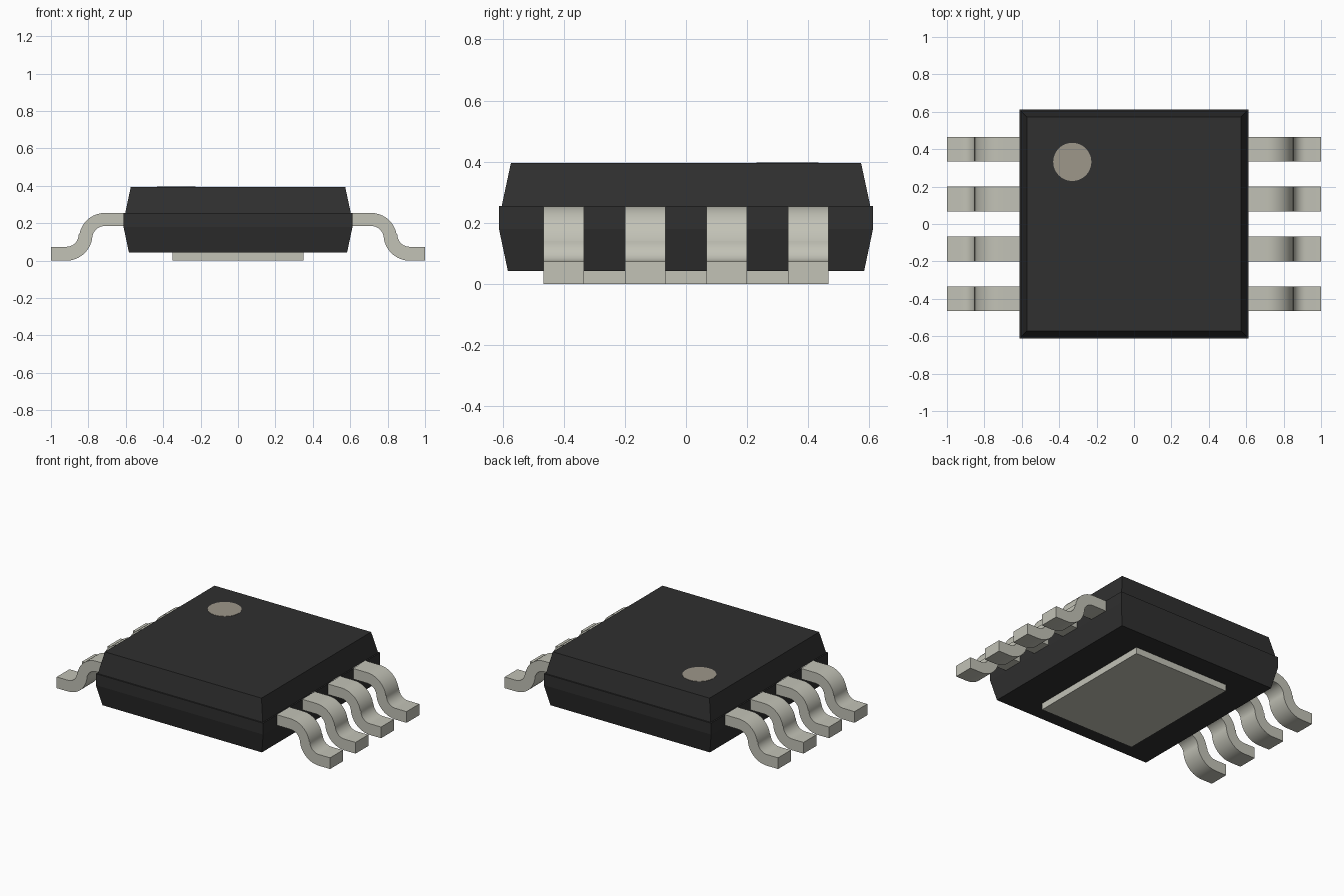
import bpy, bmesh
from math import sin, cos, pi

cube = bpy.data.objects.get("Cube")
if cube:
    bpy.data.objects.remove(cube)


def material(name, r, g, b):
    m = bpy.data.materials.new(name)
    m.use_nodes = True
    m.diffuse_color = (r, g, b, 1)
    bsdf = next(n for n in m.node_tree.nodes if n.type == 'BSDF_PRINCIPLED')
    bsdf.inputs["Base Color"].default_value = (r, g, b, 1)
    return m


black = material("black resin", 0.029, 0.029, 0.029)
metal = material("tinned metal", 0.54, 0.54, 0.47)
tan = material("marker tan", 0.34, 0.31, 0.255)


def finish(name, bm, mat):
    bmesh.ops.recalc_face_normals(bm, faces=bm.faces)
    mesh = bpy.data.meshes.new(name)
    bm.to_mesh(mesh)
    bm.free()
    mesh.materials.append(mat)
    obj = bpy.data.objects.new(name, mesh)
    bpy.context.collection.objects.link(obj)
    return obj


def square_loft(name, levels, mat):
    """Stack rectangles given as (half x, half y, z) and skin them."""
    bm = bmesh.new()
    rings = [[bm.verts.new((sx * hx, sy * hy, z))
              for sx, sy in ((-1, -1), (1, -1), (1, 1), (-1, 1))]
             for hx, hy, z in levels]
    for a, b in zip(rings, rings[1:]):
        for i in range(4):
            j = (i + 1) % 4
            bm.faces.new((a[i], a[j], b[j], b[i]))
    bm.faces.new(rings[0])
    bm.faces.new(rings[-1])
    return finish(name, bm, mat)


def arc(cx, cz, r, start, end, steps=10):
    return [(cx + r * cos(t), cz + r * sin(t))
            for t in (start + (end - start) * i / steps for i in range(steps + 1))]


def gull_wing(name, side, y, width=0.133):
    """Bent strip: shoulder, two quarter bends and a flat foot."""
    upper = ([(0.58, 0.255)] + arc(0.712, 0.117, 0.138, pi / 2, 0)
             + arc(0.918, 0.14, 0.066, pi, 1.5 * pi) + [(1.0, 0.074)])
    lower = ([(0.58, 0.185)] + arc(0.712, 0.117, 0.068, pi / 2, 0)
             + arc(0.918, 0.14, 0.14, pi, 1.5 * pi) + [(1.0, 0.0)])
    bm = bmesh.new()
    rings = [[bm.verts.new((side * p[0], y + w * width / 2, p[1]))
              for p, w in ((u, -1), (u, 1), (l, 1), (l, -1))]
             for u, l in zip(upper, lower)]
    for a, b in zip(rings, rings[1:]):
        for i in range(4):
            j = (i + 1) % 4
            bm.faces.new((a[i], a[j], b[j], b[i]))
    bm.faces.new(rings[0])
    bm.faces.new(rings[-1])
    obj = finish(name, bm, metal)
    bpy.ops.object.select_all(action='DESELECT')
    obj.select_set(True)
    bpy.context.view_layer.objects.active = obj
    bpy.ops.object.shade_smooth_by_angle(angle=pi / 6)


# Moulded package with a small step at the parting line
square_loft("package_body", [(0.583, 0.583, 0.043), (0.612, 0.612, 0.18),
                             (0.612, 0.612, 0.255), (0.603, 0.603, 0.255),
                             (0.573, 0.573, 0.395)], black)

# Exposed pad underneath
square_loft("thermal_pad", [(0.35, 0.44, 0), (0.35, 0.44, 0.06)], metal)

# Round marker near the first lead
bm = bmesh.new()
bmesh.ops.create_cone(bm, cap_ends=True, segments=48,
                      radius1=0.102, radius2=0.102, depth=0.004)
bmesh.ops.translate(bm, verts=bm.verts, vec=(-0.33, 0.332, 0.395))
finish("pin_marker", bm, tan)

# Four leads on each side
for side, label in ((1, "left"), (-1, "right")):
    for i in range(4):
        gull_wing(f"{label}_lead_{i + 1}", side, (i - 1.5) * 0.2665)
